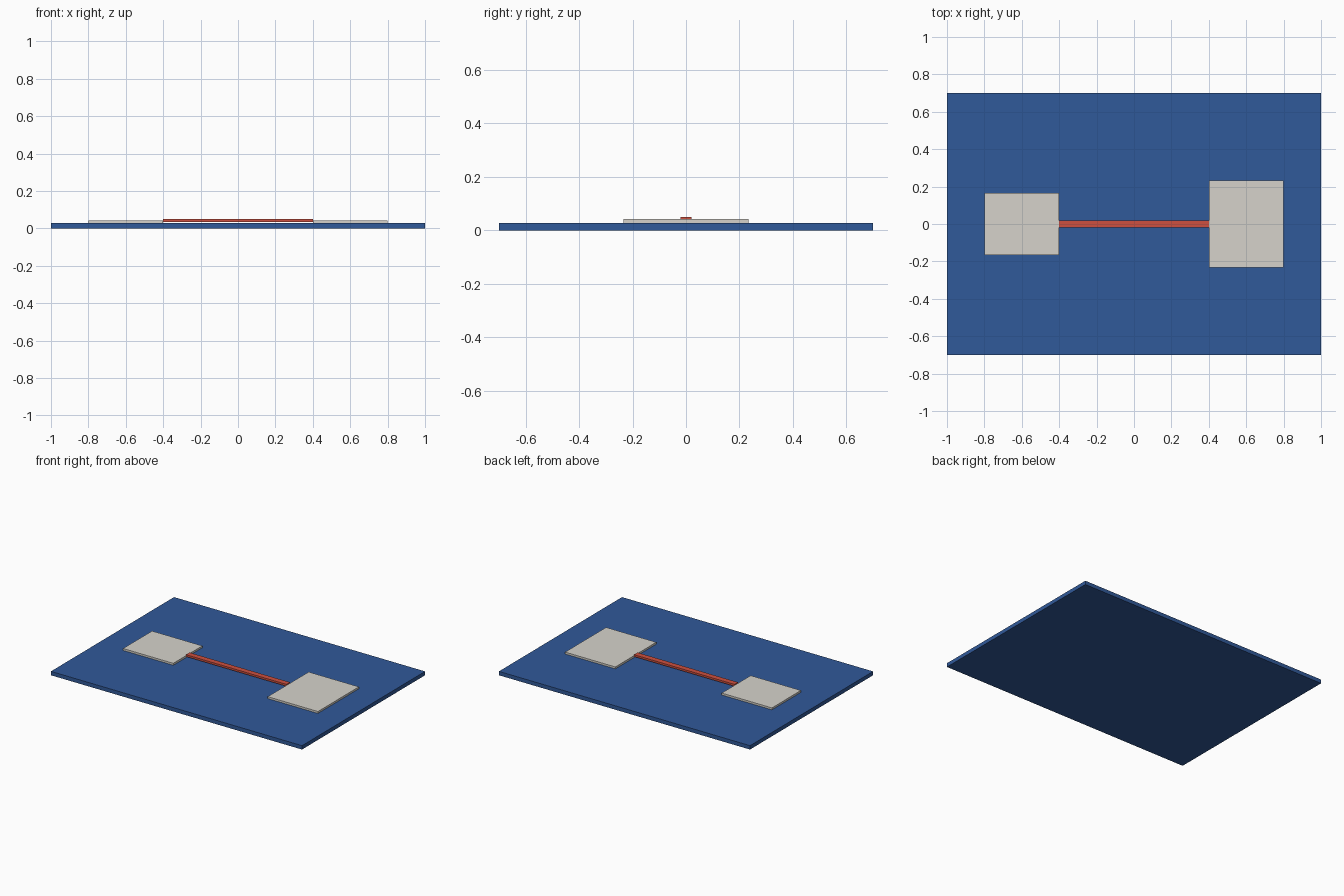
import bpy

if "Cube" in bpy.data.objects:
    bpy.data.objects.remove(bpy.data.objects["Cube"])


def box(name, x, y, z, color=None):
    """Flat-faced box spanning the given (min, max) ranges."""
    spans = (x, y, z)
    bpy.ops.mesh.primitive_cube_add(size=1, location=[(a + b) / 2 for a, b in spans])
    ob = bpy.context.object
    ob.name = name
    ob.scale = [b - a for a, b in spans]
    bpy.ops.object.transform_apply(location=False, rotation=False, scale=True)
    if color:
        mat = bpy.data.materials.new(name + "_color")
        mat.diffuse_color = color
        mat.use_nodes = True
        mat.node_tree.nodes["Principled BSDF"].inputs["Base Color"].default_value = mat.diffuse_color
        ob.data.materials.append(mat)
    return ob


BASE_TOP, PAD_TOP = 0.028, 0.042
PAD_COLOR = (0.67, 0.65, 0.60, 1)

# Blue base plate
box("base_plate", (-1, 1), (-0.7, 0.7), (0, BASE_TOP), (0.03, 0.10, 0.32, 1))

# Pale end pads, the right one wider
box("left_pad", (-0.8, -0.4), (-0.165, 0.165), (BASE_TOP, PAD_TOP), PAD_COLOR)
box("right_pad", (0.4, 0.8), (-0.233, 0.233), (BASE_TOP, PAD_TOP), PAD_COLOR)

# Red strip bridging the pads, raised just clear of the plate
box("connecting_strip", (-0.4, 0.4), (-0.02, 0.02), (0.035, 0.049), (0.62, 0.08, 0.05, 1))
